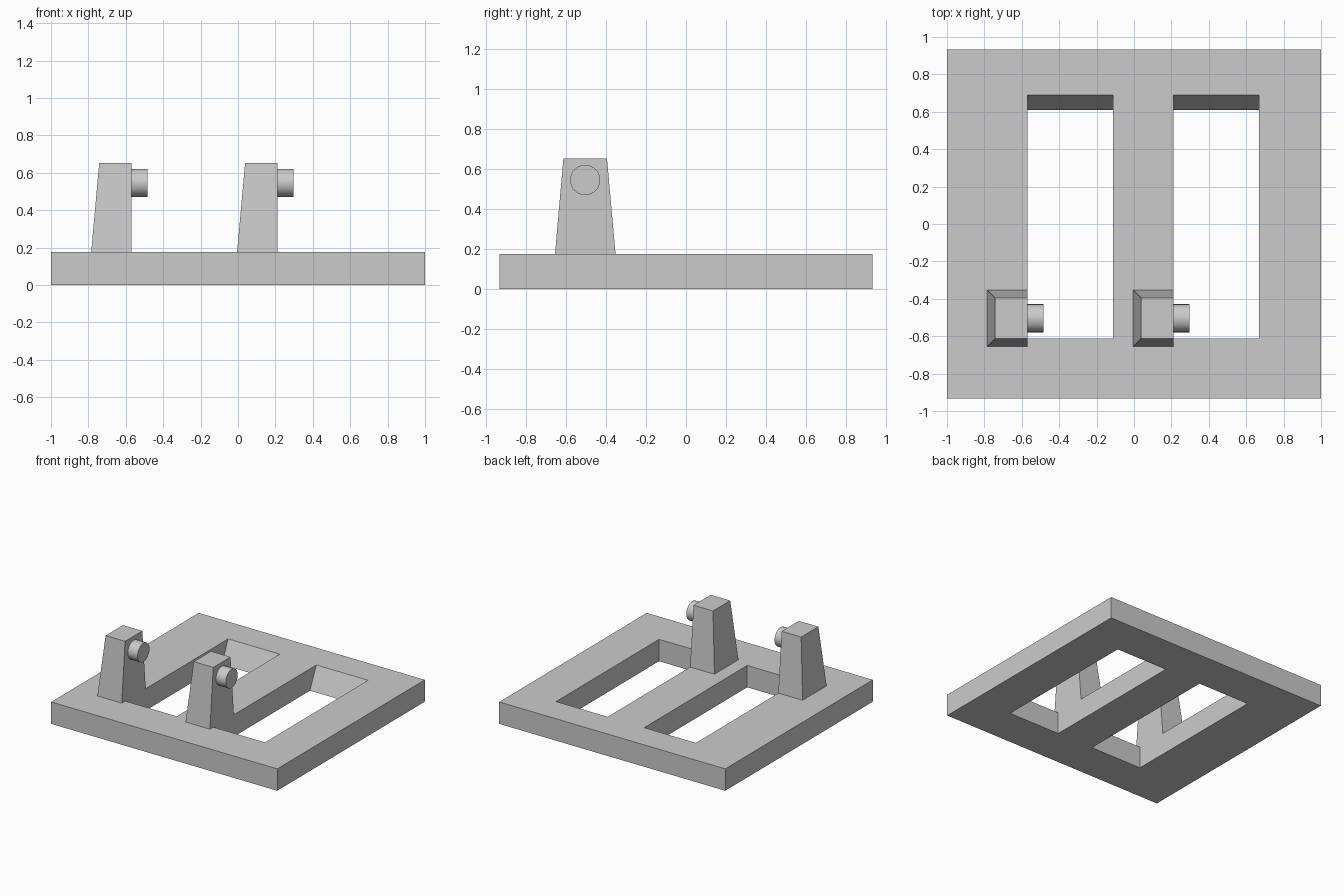
import bpy
import bmesh
from math import radians
from mathutils import Matrix

if "Cube" in bpy.data.objects:
    bpy.data.objects.remove(bpy.data.objects["Cube"], do_unlink=True)

grey = bpy.data.materials.new("plain grey")
grey.use_nodes = True
colour = (0.6, 0.6, 0.6, 1)
grey.diffuse_color = colour
grey.node_tree.nodes["Principled BSDF"].inputs["Base Color"].default_value = colour


def add_object(name, bm):
    bmesh.ops.recalc_face_normals(bm, faces=bm.faces)
    mesh = bpy.data.meshes.new(name)
    bm.to_mesh(mesh)
    bm.free()
    mesh.materials.append(grey)
    obj = bpy.data.objects.new(name, mesh)
    bpy.context.collection.objects.link(obj)
    return obj


def tapered_block(name, z0, z1, low, high):
    """Block between two rectangles, each given as x0, x1, y0, y1."""
    bm = bmesh.new()
    rings = []
    for z, (x0, x1, y0, y1) in ((z0, low), (z1, high)):
        corners = ((x0, y0), (x1, y0), (x1, y1), (x0, y1))
        rings.append([bm.verts.new((x, y, z)) for x, y in corners])
    bottom, top = rings
    bm.faces.new(bottom)
    bm.faces.new(top)
    for i in range(4):
        j = (i + 1) % 4
        bm.faces.new((bottom[i], bottom[j], top[j], top[i]))
    return add_object(name, bm)


plate_top = 0.175
outline = (-1, 1, -0.932, 0.932)
base_plate = tapered_block("base_plate", 0, plate_top, outline, outline)

for side, x in (("right", -0.57), ("left", 0.21)):
    # Window with a sloping back wall, cut through the plate
    margin = 0.05
    slope = 0.08 / plate_top
    x1 = x + 0.457
    cutter = tapered_block(
        side + "_window_cutter", -margin, plate_top + margin,
        (x, x1, -0.612, 0.61 - margin * slope),
        (x, x1, -0.612, 0.69 + margin * slope))
    cutter.hide_render = True
    cut = base_plate.modifiers.new(side + " window", "BOOLEAN")
    cut.operation = "DIFFERENCE"
    cut.solver = "EXACT"
    cut.object = cutter
    cutter.hide_set(True)

    # Post, upright on its window side and tapered on the other three
    tapered_block(
        side + "_post", plate_top, 0.653,
        (x - 0.215, x, -0.655, -0.352),
        (x - 0.172, x, -0.613, -0.395))

    # Round peg pointing over the window
    bm = bmesh.new()
    length = 0.087
    place = Matrix.Translation((x + length / 2, -0.504, 0.546))
    bmesh.ops.create_cone(
        bm, cap_ends=True, segments=48, radius1=0.075, radius2=0.075,
        depth=length, matrix=place @ Matrix.Rotation(radians(90), 4, "Y"))
    peg = add_object(side + "_peg", bm)
    bpy.ops.object.select_all(action="DESELECT")
    peg.select_set(True)
    bpy.context.view_layer.objects.active = peg
    bpy.ops.object.shade_smooth_by_angle(angle=radians(30))
